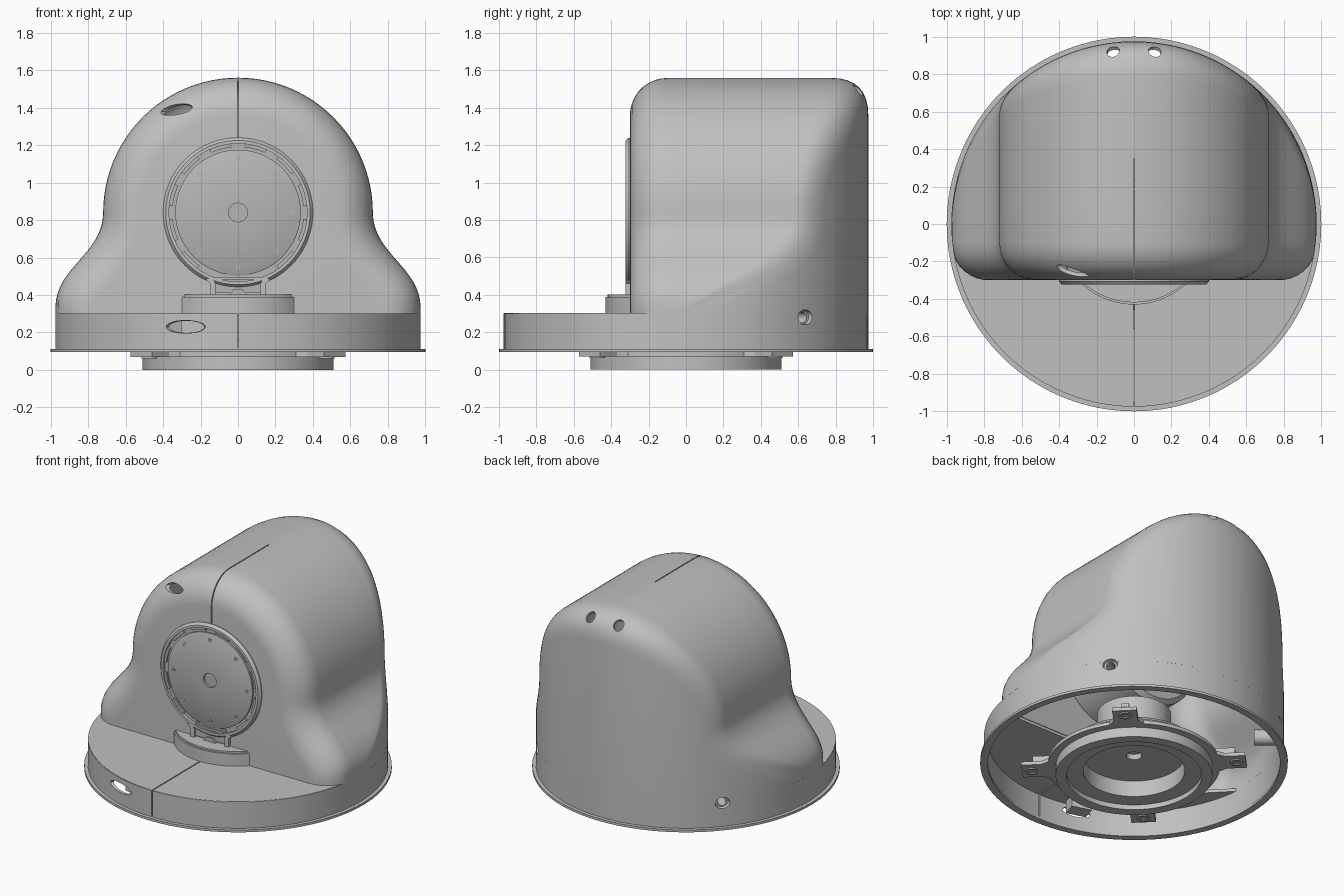
import bpy, bmesh, math
from mathutils import Matrix, Vector

old = bpy.data.objects.get("Cube")
if old:
    bpy.data.objects.remove(old, do_unlink=True)


def material(name, v):
    m = bpy.data.materials.new(name)
    m.diffuse_color = (v, v, v, 1)
    m.use_nodes = True
    m.node_tree.nodes["Principled BSDF"].inputs["Base Color"].default_value = (v, v, v, 1)
    return m


GREY = material("shell grey", 0.53)
DOOR = material("hatch grey", 0.47)
R = 0.975          # drum radius
FRONT = -0.30      # flat front of the hood
FIL = 0.20         # hood edge rounding
ZC = 0.84          # hatch and arch centre height


def finish(name, bm, mat=GREY, angle=30):
    me = bpy.data.meshes.new(name)
    bm.to_mesh(me)
    bm.free()
    ob = bpy.data.objects.new(name, me)
    bpy.context.collection.objects.link(ob)
    me.materials.append(mat)
    smooth(ob, angle)
    return ob


def smooth(ob, angle=30):
    bpy.ops.object.select_all(action='DESELECT')
    ob.select_set(True)
    bpy.context.view_layer.objects.active = ob
    bpy.ops.object.shade_smooth_by_angle(angle=math.radians(angle))


def lathe(name, prof, mat=GREY, matrix=None, segs=96, closed=True):
    bm = bmesh.new()
    rings = [[bm.verts.new((r * math.cos(2 * math.pi * i / segs),
                            r * math.sin(2 * math.pi * i / segs), z)) for r, z in prof]
             for i in range(segs)]
    n = len(prof)
    for i in range(segs):
        a, b = rings[i], rings[(i + 1) % segs]
        for j in range(n if closed else n - 1):
            k = (j + 1) % n
            bm.faces.new((a[j], b[j], b[k], a[k]))
    bmesh.ops.remove_doubles(bm, verts=bm.verts, dist=1e-5)
    bmesh.ops.recalc_face_normals(bm, faces=bm.faces)
    if matrix:
        bm.transform(matrix)
    return finish(name, bm, mat)


def prism(name, pts, z0, z1, mat=GREY, matrix=None):
    bm = bmesh.new()
    f = bm.faces.new([bm.verts.new((x, y, z0)) for x, y in pts])
    ext = bmesh.ops.extrude_face_region(bm, geom=[f])["geom"]
    bmesh.ops.translate(bm, vec=(0, 0, z1 - z0),
                        verts=[g for g in ext if isinstance(g, bmesh.types.BMVert)])
    bmesh.ops.recalc_face_normals(bm, faces=bm.faces)
    if matrix:
        bm.transform(matrix)
    return finish(name, bm, mat)


def box(name, c, s, mat=GREY, rot=0):
    x, y = s[0] / 2, s[1] / 2
    return prism(name, [(-x, -y), (x, -y), (x, y), (-x, y)], -s[2] / 2, s[2] / 2, mat,
                 Matrix.Translation(c) @ Matrix.Rotation(rot, 4, 'Z'))


def arc(r, a0, a1, n, cx=0, cy=0):
    return [(cx + r * math.cos(a0 + (a1 - a0) * i / n),
             cy + r * math.sin(a0 + (a1 - a0) * i / n)) for i in range(n + 1)]


# Hood outline in the front plane: flared foot, then a round arch
def hood_half():
    c = [Vector(p) for p in ((R, 0.33), (R, 0.55), (0.72, 0.62), (0.72, ZC))]
    pts = [Vector((R, 0.30))]
    for i in range(17):
        t = i / 16
        pts.append(c[0] * (1 - t) ** 3 + c[1] * 3 * t * (1 - t) ** 2
                   + c[2] * 3 * t * t * (1 - t) + c[3] * t ** 3)
    pts += [Vector(p) for p in arc(0.72, 0, math.pi / 2, 24, 0, ZC)[1:]]
    return pts


half = hood_half()
outline = half + [Vector((-p.x, p.y)) for p in reversed(half[:-1])]


# Hood: each outline point becomes a strip from front rounding to rear wall
def hood():
    bm = bmesh.new()
    cols = []
    for i, p in enumerate(outline):
        t = outline[min(i + 1, len(outline) - 1)] - outline[max(i - 1, 0)]
        n = Vector((t.y, -t.x)).normalized()
        if i in (0, len(outline) - 1):
            n = Vector((math.copysign(1, p.x), 0))
        col = []
        for k in range(10):
            a = math.pi / 2 * k / 9
            q = p - n * FIL * (1 - math.sin(a))
            col.append((q.x, FRONT + FIL * (1 - math.cos(a)), q.y))
        yb = math.sqrt(max(R * R - p.x ** 2, 0))
        cosang = max(-1, min(1, n.x * p.x / R))
        d = FIL * math.tan(math.acos(cosang) / 2)
        y0, y1 = FRONT + FIL, yb - d
        col += [(p.x, y0 + (y1 - y0) * k / 4, p.y) for k in range(1, 4)]
        q = p - n * d
        b0 = Vector((p.x, y1, p.y))
        b1 = Vector((p.x, yb, p.y))
        b2 = Vector((q.x, math.sqrt(max(R * R - q.x ** 2, 0)), max(q.y, 0.30)))
        for k in range(9):
            s = k / 8
            col.append(tuple(b0 * (1 - s) ** 2 + b1 * 2 * s * (1 - s) + b2 * s * s))
        col.append((b2.x, b2.y, 0.30))
        vs = []
        for x, y, z in col:
            lim = math.sqrt(max(R * R - y * y, 0))
            vs.append(bm.verts.new((max(-lim, min(lim, x)), y, max(z, 0.30))))
        cols.append(vs)
    for a, b in zip(cols, cols[1:]):
        for j in range(len(a) - 1):
            bm.faces.new((a[j], b[j], b[j + 1], a[j + 1]))
    bm.faces.new([c[0] for c in cols])
    bmesh.ops.remove_doubles(bm, verts=bm.verts, dist=1e-4)
    bmesh.ops.dissolve_degenerate(bm, edges=bm.edges, dist=1e-4)
    bmesh.ops.recalc_face_normals(bm, faces=bm.faces)
    big = max(bm.faces, key=lambda f: len(f.verts))
    big.normal_update()
    if big.normal.y > 0:
        bmesh.ops.reverse_faces(bm, faces=bm.faces)
    ob = finish("hood", bm)
    m = ob.modifiers.new("wall", 'SOLIDIFY')
    m.thickness, m.offset = 0.02, -1
    bpy.ops.object.modifier_apply(modifier=m.name)
    return ob


shell = [hood()]

# Drum wall, front deck and bottom rim
shell.append(lathe("drum_wall", [(R, 0.10), (R, 0.30), (0.955, 0.30), (0.955, 0.10)]))
a0 = math.asin(0.08 / R)
deck = arc(0.972, math.pi + a0, 2 * math.pi - a0, 60) + [(0.77, -0.285), (-0.77, -0.285)]
shell.append(prism("front_deck", deck, 0.28, 0.302))
lathe("bottom_rim", [(1.0, 0.095), (1.0, 0.112), (0.95, 0.112), (0.95, 0.095)])


# Openings and front seam cut through the shell
def cutter():
    bm = bmesh.new()

    def ball(c, s, ry=0, rz=0):
        bmesh.ops.create_uvsphere(bm, u_segments=24, v_segments=12, radius=1, matrix=(
            Matrix.Translation(c) @ Matrix.Rotation(rz, 4, 'Z') @ Matrix.Rotation(ry, 4, 'Y')
            @ Matrix.Diagonal((*s, 1))))
    ball((-0.33, -0.255, 1.39), (0.09, 0.05, 0.03), -0.14, -0.25)
    ball((-0.28, -0.93, 0.23), (0.11, 0.05, 0.034), 0, -0.29)
    for s in (-1, 1):
        ball((s * 0.11, 0.915, 1.49), (0.036, 0.04, 0.04))
        ball((s * 0.74, 0.64, 0.28), (0.05, 0.05, 0.04))
    bmesh.ops.create_cube(bm, size=1, matrix=Matrix.Translation((0, -0.425, 0.95))
                          @ Matrix.Diagonal((0.007, 1.55, 1.66, 1)))
    return finish("opening_cutter", bm)


cut = cutter()
cut.hide_render = True
for ob in shell:
    m = ob.modifiers.new("openings", 'BOOLEAN')
    m.object, m.operation, m.solver = cut, 'DIFFERENCE', 'EXACT'
    bpy.context.view_layer.objects.active = ob
    bpy.ops.object.modifier_apply(modifier=m.name)
    smooth(ob)
bpy.data.objects.remove(cut, do_unlink=True)

# Round front hatch: raised ring, groove and recessed centre hole
to_front = Matrix.Translation((0, FRONT, ZC)) @ Matrix.Rotation(math.pi / 2, 4, 'X')
lathe("hatch_ring", [(0.40, -0.01), (0.40, 0.006), (0.385, 0.024), (0.368, 0.024),
                     (0.368, -0.01)], GREY, to_front)
lathe("hatch_disc", [(0.37, 0.003), (0.335, 0.003), (0.335, 0.016), (0.328, 0.02), (0.05, 0.02),
                     (0.05, 0.006), (0, 0.006)], DOOR, to_front, closed=False)
for k in range(8):
    a = math.pi / 4 * k
    at = to_front @ Matrix.Translation((0.29 * math.cos(a), 0.29 * math.sin(a), 0.02))
    lathe("hatch_screw", [(0.014, -0.005), (0.014, 0.003), (0.007, 0.003), (0.007, -0.002),
                          (0, -0.002)], DOOR, at, 16, False)
for k in range(12):
    a = math.radians(15 + 30 * k)
    if abs(a - math.radians(270)) > 0.4:
        prism("hatch_clip", arc(0.369, a - 0.16, a + 0.16, 8) + arc(0.35, a + 0.16, a - 0.16, 8),
              0, 0.015, DOOR, to_front)

# Neck frame under the hatch, and the curved step it stands on
for s in (-1, 1):
    prism("neck_post", [(s * 0.175, -0.355), (s * 0.15, -0.38), (s * 0.15, -0.46),
                        (s * 0.12, -0.46), (s * 0.12, -0.38), (s * 0.135, -0.345)],
          -0.01, 0.024, GREY, to_front)
box("neck_plate", (0, -0.303, 0.46), (0.24, 0.014, 0.10), DOOR)
box("neck_bar", (0, -0.312, 0.49), (0.25, 0.02, 0.014))
prism("neck_latch", [(-0.05, -0.44), (0.05, -0.44), (0.025, -0.41), (-0.025, -0.41)],
      0, 0.022, DOOR, to_front)
ang = math.acos(0.30 / 0.41)
step = arc(0.41, math.pi + ang, 2 * math.pi - ang, 24, 0, -0.02) + [(0.30, -0.285), (-0.30, -0.285)]
prism("front_step", step, 0.29, 0.39)
inner = [(x * 0.96, -0.285 + (y + 0.285) * 0.92) for x, y in step]
prism("front_step_top", inner, 0.385, 0.402)

# Mounting base: stepped ring with an inner cup
lathe("mount_ring", [(0.51, 0.09), (0.51, 0.0), (0.44, 0.0), (0.44, 0.035), (0.33, 0.035),
                     (0.33, 0.15), (0.05, 0.15), (0.05, 0.19), (0, 0.19)], closed=False)
lathe("mount_flange", [(0.56, 0.07), (0.56, 0.095), (0.34, 0.095), (0.34, 0.07)])
lathe("mount_core", [(0.0, 0.20), (0.42, 0.20), (0.46, 0.16), (0.46, 0.09), (0.34, 0.09)],
      closed=False)

# Four diagonal lugs with bolt collars and braces
for k in range(4):
    a = math.pi / 4 + k * math.pi / 2
    turn = Matrix.Rotation(a, 4, 'Z')
    prism("mount_lug", [(0.50, -0.14), (0.60, -0.08), (0.73, -0.08), (0.73, 0.08), (0.60, 0.08),
                        (0.50, 0.14)], 0.07, 0.095, GREY, turn)
    lathe("lug_collar", [(0.042, 0.062), (0.042, 0.11), (0.025, 0.11), (0.025, 0.062)], GREY,
          turn @ Matrix.Translation((0.67, 0, 0)), 24)
    box("lug_brace", (0.53 * math.cos(a), 0.53 * math.sin(a), 0.13), (0.26, 0.05, 0.07), GREY, a)

# Fittings behind the wall openings
for s in (-1, 1):
    a = math.atan2(0.64, s * 0.74)
    tilt = Matrix.Rotation(a, 4, 'Z') @ Matrix.Translation((0.78, 0, 0.28)) \
        @ Matrix.Rotation(math.pi / 2, 4, 'Y')
    lathe("side_socket", [(0.052, 0), (0.052, 0.17), (0.03, 0.17), (0.03, 0)], GREY, tilt, 24)
box("front_lock_block", (-0.22, -0.82, 0.22), (0.14, 0.10, 0.09), GREY, -0.3)

# Central support carrying the hatch unit
lathe("support_column", [(0.0, 0.19), (0.24, 0.19), (0.24, 0.46), (0.0, 0.46)], closed=False)
lathe("inner_housing", [(0.0, -0.50), (0.33, -0.50), (0.36, -0.47), (0.36, -0.03), (0.0, -0.03)],
      GREY, to_front, closed=False)
